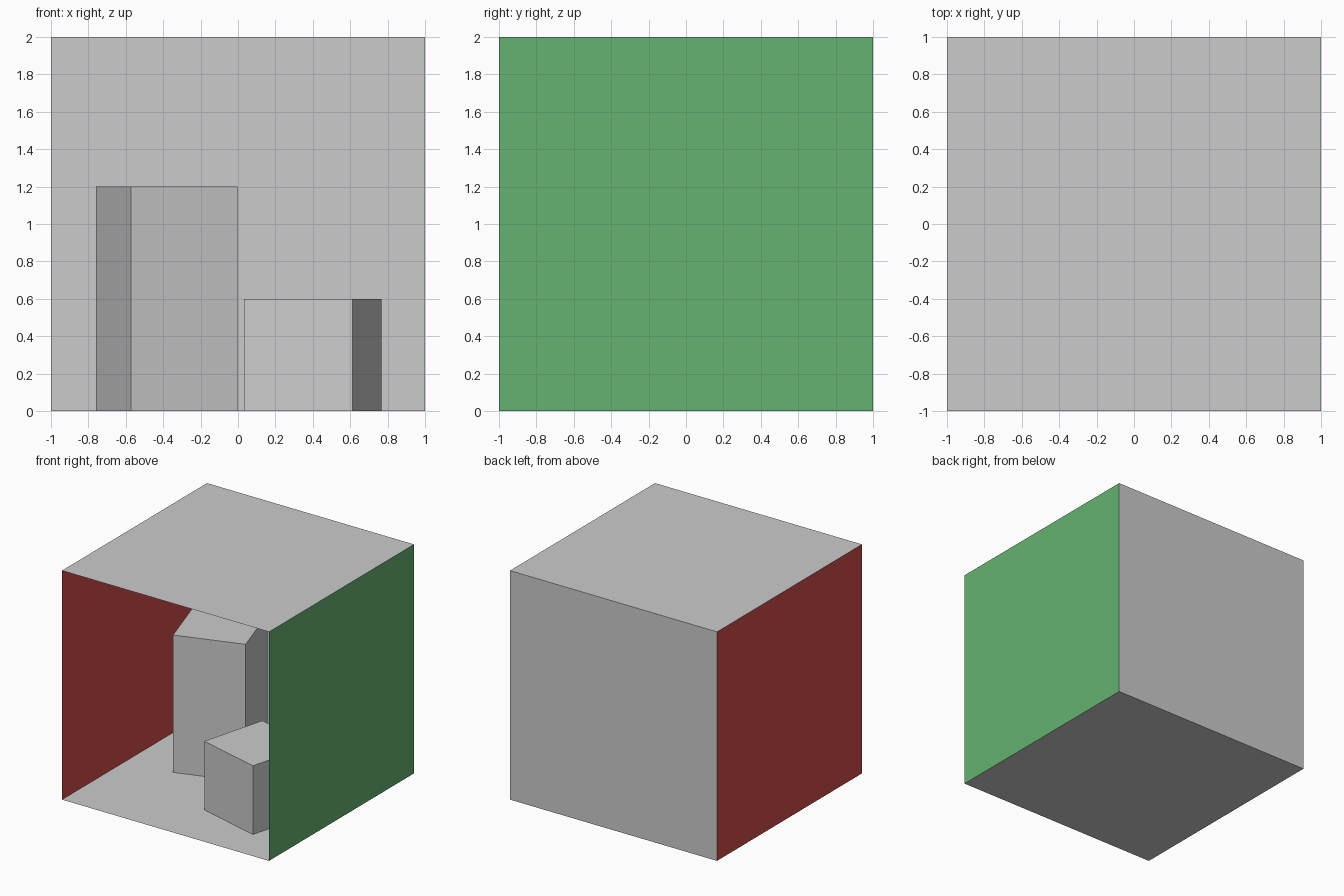
import bpy
from math import radians, pi

if "Cube" in bpy.data.objects:
    bpy.data.objects.remove(bpy.data.objects["Cube"])


def paint(obj, name, color):
    mat = bpy.data.materials.new(name)
    mat.diffuse_color = (*color, 1)
    mat.use_nodes = True
    mat.node_tree.nodes["Principled BSDF"].inputs["Base Color"].default_value = mat.diffuse_color
    obj.data.materials.append(mat)


def panel(name, loc, rot=(0, 0, 0)):
    bpy.ops.mesh.primitive_plane_add(size=2, location=loc, rotation=rot)
    obj = bpy.context.object
    obj.name = name
    return obj


def block(name, x, y, height, angle, side=0.6):
    bpy.ops.mesh.primitive_cube_add(size=1, location=(x, y, height / 2),
                                    rotation=(0, 0, radians(angle)))
    obj = bpy.context.object
    obj.name = name
    obj.scale = (side, side, height)


# Room shell: thin panels, open at the front, facing inward
panel("floor", (0, 0, 0))
panel("ceiling", (0, 0, 2), (pi, 0, 0))
panel("back_wall", (0, 1, 1), (pi / 2, 0, 0))
left = panel("left_wall", (-1, 0, 1), (0, pi / 2, 0))
right = panel("right_wall", (1, 0, 1), (0, -pi / 2, 0))
paint(left, "red", (0.65, 0.07, 0.07))
paint(right, "green", (0.13, 0.45, 0.16))

# Two turned blocks standing on the floor
block("tall_block", -0.38, 0.30, 1.2, 18)
block("short_block", 0.40, -0.30, 0.6, -15)
